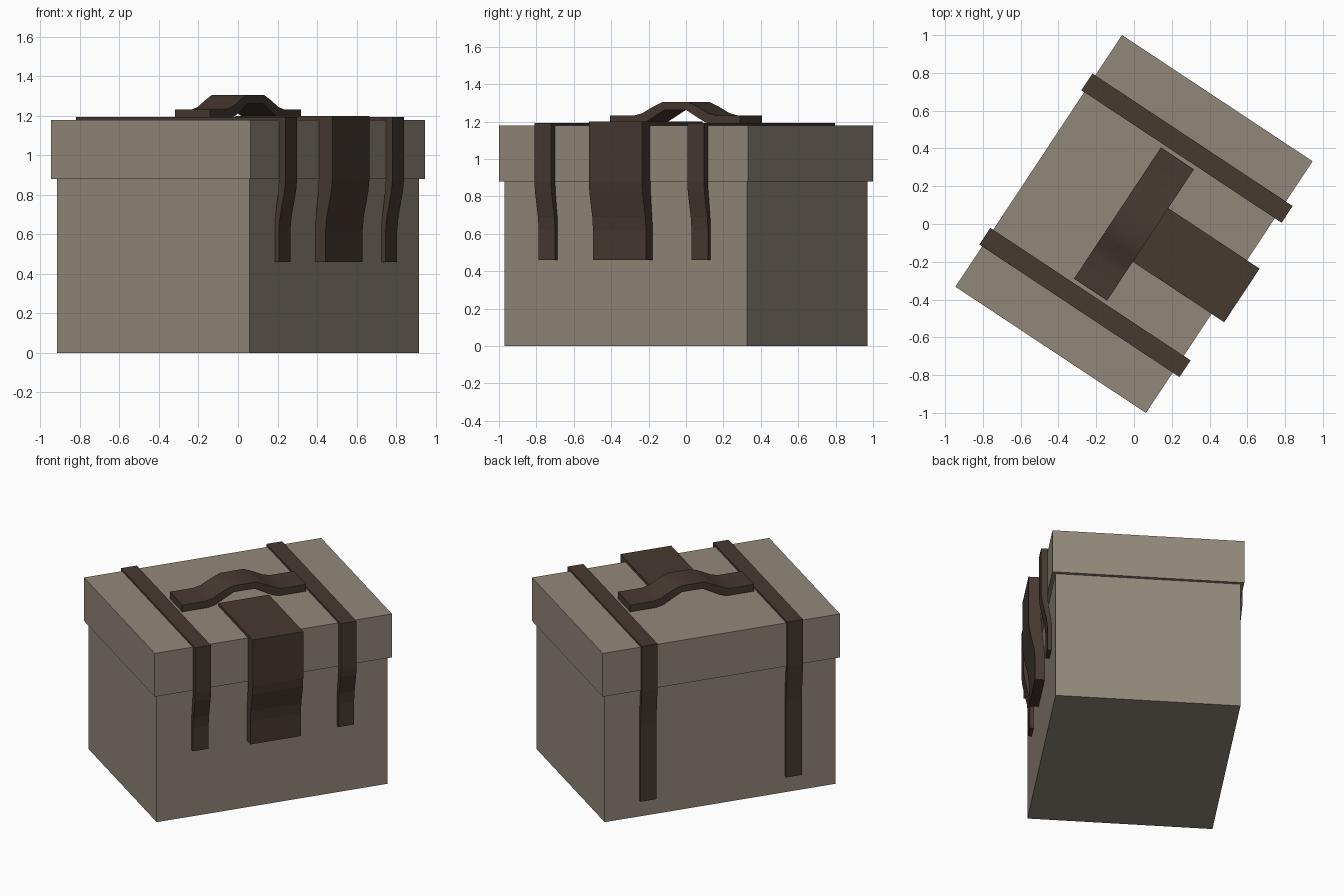
import bpy, bmesh, math

if "Cube" in bpy.data.objects:
    bpy.data.objects.remove(bpy.data.objects["Cube"])

ANGLE = math.radians(56.5)   # whole case is turned on the ground


def material(name, rgb):
    m = bpy.data.materials.new(name)
    m.diffuse_color = (*rgb, 1)
    m.use_nodes = True
    m.node_tree.nodes["Principled BSDF"].inputs["Base Color"].default_value = m.diffuse_color
    return m


CANVAS = material("canvas", (0.29, 0.245, 0.195))
LEATHER = material("leather", (0.062, 0.041, 0.030))


def finish(name, bm, mat):
    bmesh.ops.recalc_face_normals(bm, faces=bm.faces)
    me = bpy.data.meshes.new(name)
    bm.to_mesh(me)
    bm.free()
    me.materials.append(mat)
    ob = bpy.data.objects.new(name, me)
    bpy.context.collection.objects.link(ob)
    ob.rotation_euler.z = ANGLE
    return ob


def box(name, hx, hy, z0, z1):
    bm = bmesh.new()
    bmesh.ops.create_cube(bm, size=1)
    for v in bm.verts:
        v.co = (v.co.x * 2 * hx, v.co.y * 2 * hy, z0 + (v.co.z + 0.5) * (z1 - z0))
    return finish(name, bm, CANVAS)


def band(name, outer, inner, place):
    """Solid strip between two matching profile lines; place(side, a, b) -> 3D point."""
    bm = bmesh.new()
    rings = []
    for o, i in zip(outer, inner):
        rings.append([bm.verts.new(place(s, *p))
                      for s, p in ((-1, o), (1, o), (1, i), (-1, i))])
    for r, q in zip(rings, rings[1:]):
        for k in range(4):
            n = (k + 1) % 4
            bm.faces.new((r[k], r[n], q[n], q[k]))
    bm.faces.new(rings[0])
    bm.faces.new(rings[-1])
    return finish(name, bm, LEATHER)


def across(centre, half):
    return lambda s, y, z: (centre + s * half, y, z)


# Case and lid
box("case_body", 0.777, 0.583, 0, 0.89)
box("case_lid", 0.799, 0.605, 0.88, 1.18)

# Two straps: down the back, over the lid, hanging at the front
outer = [(0.603, 0.11), (0.603, 0.64), (0.608, 0.72), (0.623, 0.88), (0.623, 1.193),
         (-0.648, 1.193), (-0.648, 0.88), (-0.642, 0.82), (-0.614, 0.69),
         (-0.607, 0.62), (-0.607, 0.46)]
inner = [(0.580, 0.11), (0.580, 0.64), (0.583, 0.72), (0.600, 0.88), (0.600, 1.175),
         (-0.608, 1.175), (-0.608, 0.88), (-0.604, 0.82), (-0.586, 0.69),
         (-0.580, 0.62), (-0.580, 0.46)]
for side, x in (("left", -0.49), ("right", 0.49)):
    band(side + "_strap", outer, inner, across(x, 0.053))

# Wide front flap
outer = [(-0.097, 1.20), (-0.685, 1.20), (-0.685, 0.88), (-0.679, 0.82),
         (-0.651, 0.69), (-0.644, 0.62), (-0.644, 0.46)]
inner = [(-0.097, 1.175), (-0.603, 1.175), (-0.603, 0.88), (-0.600, 0.82),
         (-0.586, 0.69), (-0.580, 0.62), (-0.580, 0.46)]
band("front_flap", outer, inner, across(0, 0.170))

# Arched carrying handle, mirrored about the middle
top = [(0.417, 1.233), (0.26, 1.233), (0.21, 1.245), (0.145, 1.278), (0.08, 1.306)]
low = [(0.417, 1.185), (0.245, 1.185), (0.19, 1.197), (0.125, 1.232), (0.07, 1.262)]


def mirrored(half):
    return half + [(-x, z) for x, z in reversed(half)]


handle = band("carry_handle", mirrored(top), mirrored(low),
              lambda s, x, z: (x, s * 0.105, z))
bpy.context.view_layer.objects.active = handle
handle.select_set(True)
bpy.ops.object.shade_smooth_by_angle(angle=math.radians(35))
